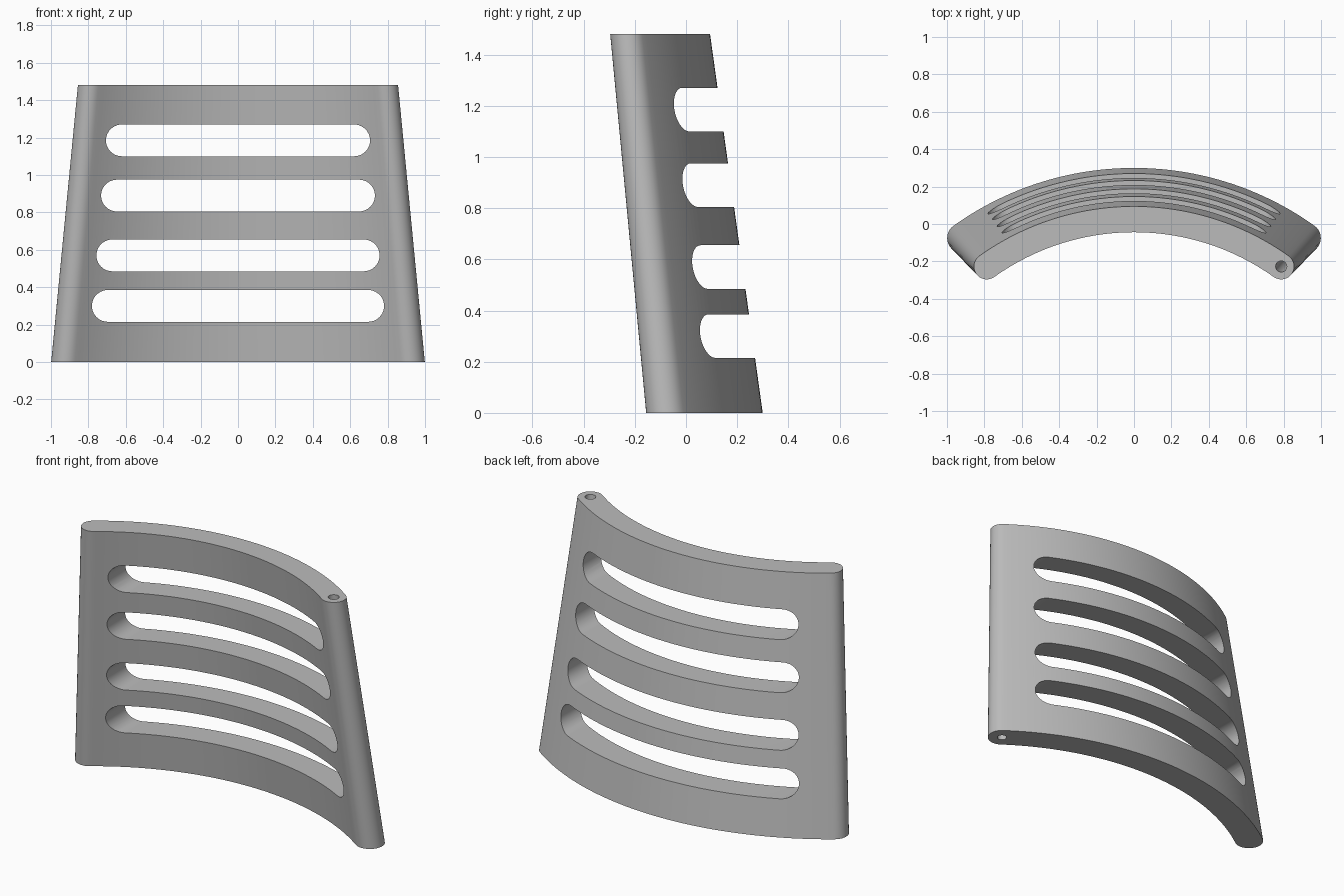
import bpy
import bmesh
from math import asin, cos, sin, pi, radians
from mathutils import Vector

if "Cube" in bpy.data.objects:
    bpy.data.objects.remove(bpy.data.objects["Cube"], do_unlink=True)

HEIGHT = 1.48
TAPER = 1.167            # base outline relative to the top outline
BASE_SHIFT = 0.19        # the base sits further back than the top
ARC_R, HALF_T = 1.354, 0.069
ARC_Y = 0.025 - ARC_R
END = asin(0.787 / ARC_R)

grey = bpy.data.materials.new("mid_grey")
grey.use_nodes = True
grey.diffuse_color = (0.5, 0.5, 0.5, 1)
grey.node_tree.nodes["Principled BSDF"].inputs["Base Color"].default_value = (0.5, 0.5, 0.5, 1)


def loft(name, lower, upper):
    """Closed solid between two matching outlines."""
    bm = bmesh.new()
    a = [bm.verts.new(p) for p in lower]
    b = [bm.verts.new(p) for p in upper]
    n = len(a)
    for i in range(n):
        j = (i + 1) % n
        bm.faces.new((a[i], a[j], b[j], b[i]))
    bm.faces.new(a[::-1])
    bm.faces.new(b)
    bmesh.ops.recalc_face_normals(bm, faces=bm.faces)
    mesh = bpy.data.meshes.new(name)
    bm.to_mesh(mesh)
    bm.free()
    mesh.materials.append(grey)
    obj = bpy.data.objects.new(name, mesh)
    bpy.context.collection.objects.link(obj)
    return obj


def arc(cx, cy, r, start, stop, steps):
    return [(cx + r * cos(start + (stop - start) * i / steps),
             cy + r * sin(start + (stop - start) * i / steps)) for i in range(steps + 1)]


def at_level(points, t):
    """Place a top outline at height fraction t of the leaning, tapering panel."""
    s = TAPER + (1 - TAPER) * t
    return [Vector((x * s, y * s + BASE_SHIFT * (1 - t), HEIGHT * t)) for x, y in points]


# Curved panel with rounded side edges
right, left = pi / 2 - END, pi / 2 + END
end_x, end_y = ARC_R * sin(END), ARC_Y + ARC_R * cos(END)
outline = arc(0, ARC_Y, ARC_R + HALF_T, right, left, 64)
outline += arc(-end_x, end_y, HALF_T, left, left + pi, 16)[1:]
outline += arc(0, ARC_Y, ARC_R - HALF_T, left, right, 64)[1:]
outline += arc(end_x, end_y, HALF_T, right - pi, right, 16)[1:-1]
panel = loft("slotted_panel", at_level(outline, 0), at_level(outline, 1))

# Horizontal rounded slots cut straight through from front to back
cutters = []
SLOT_R = 0.085
for i, (z, half) in enumerate([(0.3, 0.781), (0.57, 0.757), (0.89, 0.732), (1.185, 0.706)]):
    c = half - SLOT_R
    slot = arc(c, z, SLOT_R, -pi / 2, pi / 2, 20) + arc(-c, z, SLOT_R, pi / 2, 3 * pi / 2, 20)
    cutters.append(loft(f"slot_cutter_{i + 1}",
                        [(x, -1, h) for x, h in slot], [(x, 1, h) for x, h in slot]))

# Pin hole running down the left edge
low, high = at_level([(end_x, end_y)], -0.02)[0], at_level([(end_x, end_y)], 1.02)[0]
cutters.append(loft("pin_hole_cutter",
                    [low + Vector((x, y, 0)) for x, y in arc(0, 0, 0.026, 0, 2 * pi, 24)[:-1]],
                    [high + Vector((x, y, 0)) for x, y in arc(0, 0, 0.03, 0, 2 * pi, 24)[:-1]]))

for cutter in cutters:
    cutter.hide_render = True
    cutter.hide_viewport = True
    mod = panel.modifiers.new(cutter.name, 'BOOLEAN')
    mod.object = cutter
    mod.operation = 'DIFFERENCE'
    mod.solver = 'EXACT'

# Bake the cuts, then smooth the curved faces
bpy.context.view_layer.update()
baked = bpy.data.meshes.new_from_object(panel.evaluated_get(bpy.context.evaluated_depsgraph_get()))
panel.modifiers.clear()
panel.data = baked
for cutter in cutters:
    bpy.data.objects.remove(cutter, do_unlink=True)
bpy.ops.object.select_all(action='DESELECT')
panel.select_set(True)
bpy.context.view_layer.objects.active = panel
bpy.ops.object.shade_smooth_by_angle(angle=radians(30))
